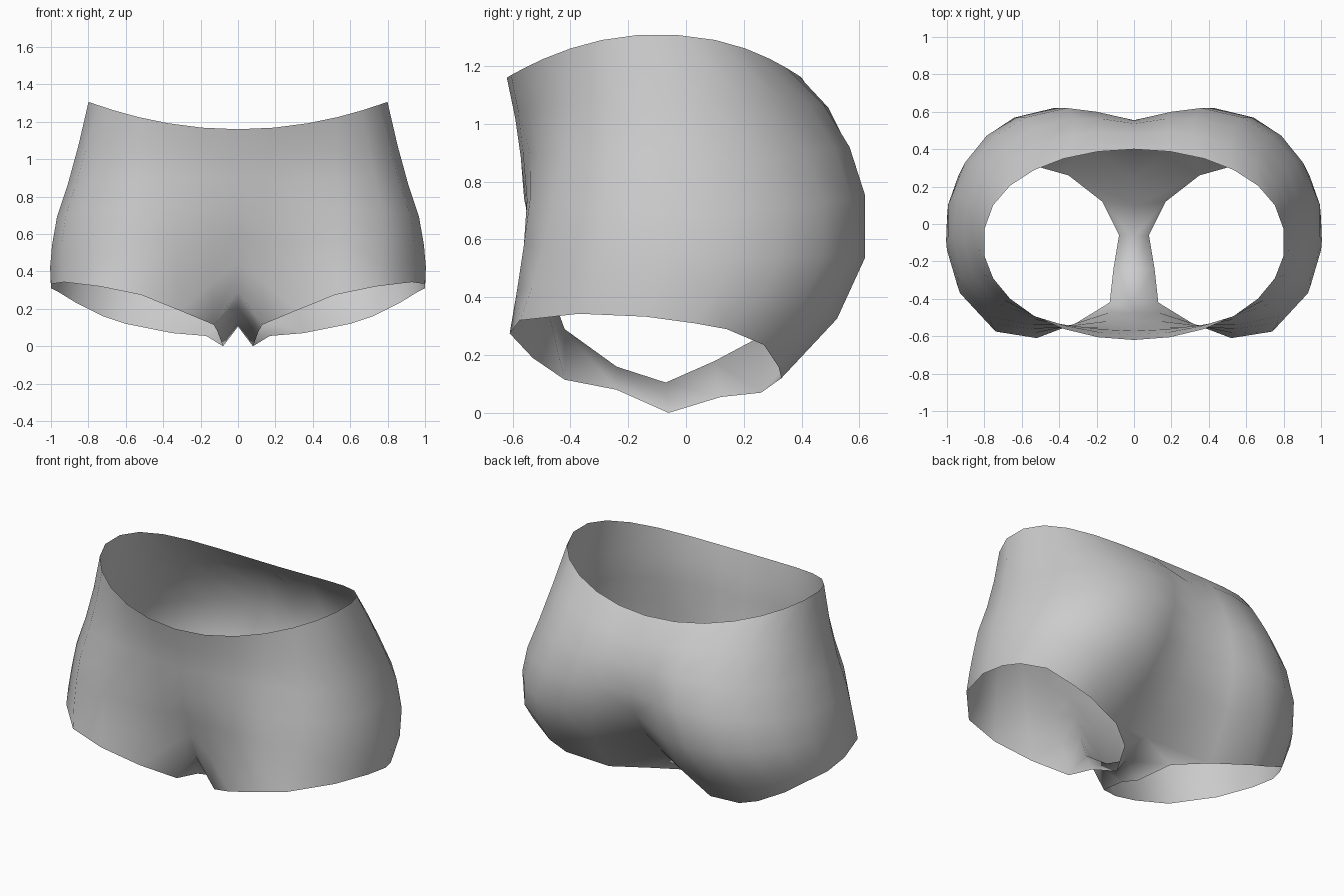
import bpy
import bmesh
import math
from mathutils import Vector

if "Cube" in bpy.data.objects:
    bpy.data.objects.remove(bpy.data.objects["Cube"])

# Hip line of the right half, front centre round to back centre: (x, y)
HIP = [(0, -.56), (.15, -.555), (.36, -.55), (.55, -.54), (.77, -.46), (.92, -.28), (.968, -.06),
       (.945, .15), (.86, .34), (.73, .475), (.58, .57), (.36, .62), (.2, .6), (0, .555)]
# Bottom edge below each hip point: the leg hem, with the crotch centre at both ends
HEM = [(0, -.42, .29), (.13, -.42, .115), (.31, -.53, .19), (.52, -.61, .275), (.74, -.575, .32),
       (.93, -.37, .343), (1, -.14, .333), (1, .03, .31), (.96, .14, .29), (.87, .27, .235),
       (.72, .32, .16), (.6, .33, .12), (.35, .26, .07), (0, .25, .26)]
# Crotch strip between the panels: centre points and matching inner hem points
STRIP = [((0, -.24, .16), (.11, -.24, .08)),
         ((0, -.07, .105), (.08, -.06, 0)),
         ((0, .1, .18), (.17, .12, .055))]
ROWS = 6


def waist_point(t):
    """Oval waistband that rises towards the sides; t runs 0 to 1, front to back."""
    x = .805 * math.sin(math.pi * t)
    c = math.cos(math.pi * t)
    y = -.11 - .51 * (c if c > 0 else -abs(c) ** .85)
    return Vector((x, y, 1.16 + .147 * (x / .8) ** 2))


def seam(j):
    """Vertical curve through the waist, hip and hem, fuller low down at the back."""
    w = waist_point(j / (len(HIP) - 1))
    centre = j in (0, len(HIP) - 1)
    if centre:
        w.x = 0
    x, y = HIP[j]
    h = Vector((x, y, .69 + .16 * y * y))
    e = Vector(HEM[j])
    out = Vector((x, y, 0)).normalized()
    back = 0 if centre else max(0, y / .62) ** 2
    points = []
    for i in range(ROWS + 1):
        t = i / ROWS
        p = w * (1 - t) * (1 - 2 * t) + h * 4 * t * (1 - t) + e * t * (2 * t - 1)
        s = math.sin(2 * math.pi * t)
        if t < .5:
            p -= out * s * (.02 + .015 * back)
        else:
            p -= (out * .045 - Vector((0, 0, .03))) * s * back
        points.append(p)
    return points


bm = bmesh.new()
grid = [[bm.verts.new(p) for p in seam(j)] for j in range(len(HIP))]

# Panels around the hips
for a, b in zip(grid, grid[1:]):
    for i in range(ROWS):
        bm.faces.new((a[i], a[i + 1], b[i + 1], b[i]))

# Strip joins the lower corners of the front and back panels
pairs = [(grid[0][-1], grid[1][-1])]
pairs += [(bm.verts.new(c), bm.verts.new(h)) for c, h in STRIP]
pairs += [(grid[-1][-1], grid[-2][-1])]
for (c0, h0), (c1, h1) in zip(pairs, pairs[1:]):
    bm.faces.new((c0, c1, h1, h0))

# Mirror to the left half and weld along the centre line
geom = bm.verts[:] + bm.edges[:] + bm.faces[:]
bmesh.ops.mirror(bm, geom=geom, axis='X', merge_dist=0.001)
bmesh.ops.remove_doubles(bm, verts=bm.verts[:], dist=0.001)
bmesh.ops.recalc_face_normals(bm, faces=bm.faces[:])
front = min(bm.faces, key=lambda f: f.calc_center_median().y)
if front.normal.y > 0:
    bmesh.ops.reverse_faces(bm, faces=bm.faces[:])
for f in bm.faces:
    f.smooth = True

mesh = bpy.data.meshes.new("shorts")
bm.to_mesh(mesh)
bm.free()
shorts = bpy.data.objects.new("shorts", mesh)
bpy.context.collection.objects.link(shorts)

# Plain grey cloth
cloth = bpy.data.materials.new("grey_cloth")
cloth.diffuse_color = (.6, .6, .6, 1)
cloth.use_nodes = True
cloth.node_tree.nodes["Principled BSDF"].inputs["Base Color"].default_value = cloth.diffuse_color
mesh.materials.append(cloth)
